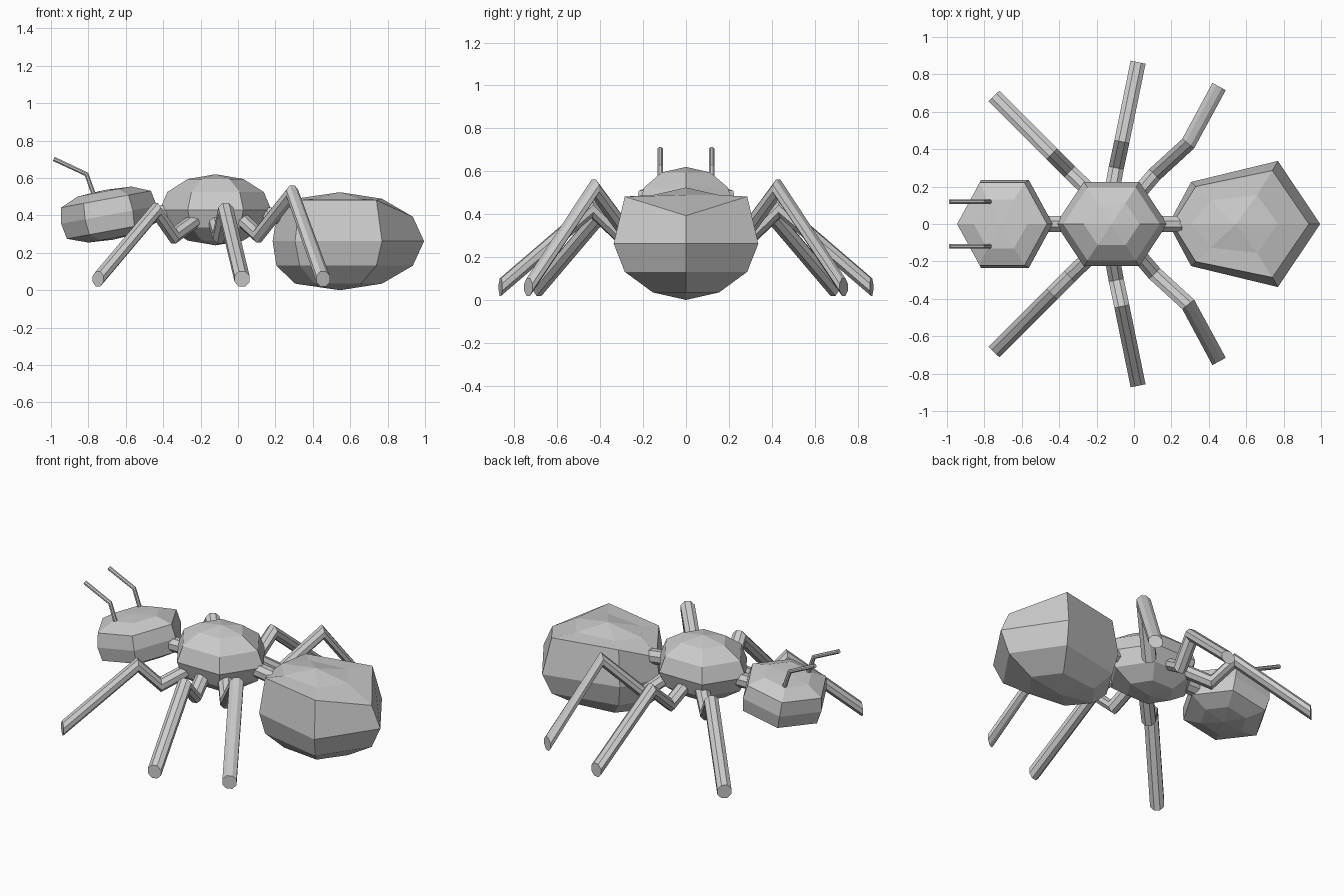
import bpy, bmesh
from math import radians, cos, sin, tau
from mathutils import Matrix, Vector

if "Cube" in bpy.data.objects:
    bpy.data.objects.remove(bpy.data.objects["Cube"])

# Ring radius and height from bottom to top of each ball
STANDARD = [(0.5, -0.866), (0.866, -0.5), (1, 0), (0.866, 0.5), (0.5, 0.866)]
BOXY = [(0.52, -0.93), (0.94, -0.63), (1, 0), (0.94, 0.63), (0.56, 0.94)]


def add_object(name, bm):
    bmesh.ops.recalc_face_normals(bm, faces=bm.faces)
    me = bpy.data.meshes.new(name)
    bm.to_mesh(me)
    bm.free()
    ob = bpy.data.objects.new(name, me)
    bpy.context.collection.objects.link(ob)
    return ob


def blob(name, centre, size, rings=STANDARD, tilt=0, warp=None):
    """Six-sided, six-ring ball with corners on the x axis."""
    bm = bmesh.new()
    levels = [[bm.verts.new((r * cos(tau * i / 6), r * sin(tau * i / 6), z))
               for i in range(6)] for r, z in rings]
    bottom, top = bm.verts.new((0, 0, -1)), bm.verts.new((0, 0, 1))
    for i in range(6):
        j = (i + 1) % 6
        bm.faces.new((bottom, levels[0][j], levels[0][i]))
        bm.faces.new((top, levels[-1][i], levels[-1][j]))
        for a, b in zip(levels, levels[1:]):
            bm.faces.new((a[i], a[j], b[j], b[i]))
    for v in bm.verts:
        co = warp(v.co) if warp else v.co
        v.co = [c * s for c, s in zip(co, size)]
    bm.transform(Matrix.Translation(centre) @ Matrix.Rotation(radians(tilt), 4, 'Y'))
    return add_object(name, bm)


def tube(name, points, radius, upright=False):
    """Eight-sided closed tube; upright keeps every ring vertical."""
    pts = [Vector(p) for p in points]
    bm = bmesh.new()
    rings = []
    for k, p in enumerate(pts):
        d = Vector()
        if k > 0:
            d += (p - pts[k - 1]).normalized()
        if k < len(pts) - 1:
            d += (pts[k + 1] - p).normalized()
        if upright:
            d.z = 0
        d.normalize()
        side = d.cross(Vector((0, 0, 1))).normalized()
        up = side.cross(d)
        rings.append([bm.verts.new(p + radius * (side * cos(a) + up * sin(a)))
                      for a in (tau * (i + 0.5) / 8 for i in range(8))])
    for a, b in zip(rings, rings[1:]):
        for i in range(8):
            j = (i + 1) % 8
            bm.faces.new((a[i], a[j], b[j], b[i]))
    bm.faces.new(rings[0])
    bm.faces.new(rings[-1])
    return add_object(name, bm)


def abdomen_shape(c):
    """Narrow towards the waist, fuller on the upper sides."""
    x, y, z = c
    nx = x if x > 0 else 1.333 * x + 0.533 * x * x
    nz = 0.84 if abs(y) > 0.6 and 0.3 < z < 0.6 else z
    return nx, y * (1 + 0.4 * x), nz


# Body
blob("head", (-0.69, 0, 0.403), (0.26, 0.271, 0.135), BOXY, tilt=-10.5)
blob("thorax", (-0.12, 0, 0.43), (0.298, 0.26, 0.19))
blob("abdomen", (0.545, 0, 0.262), (0.45, 0.3245, 0.262), warp=abdomen_shape)

# Joints between the body parts
tube("neck", [(-0.52, 0, 0.41), (-0.33, 0, 0.41)], 0.045)
tube("waist", [(0.1, 0, 0.41), (0.32, 0, 0.38)], 0.045)

# Legs: hip, elbow, knee, foot
LEGS = {
    "front_leg": [(-0.22, 0.16, 0.38), (-0.345, 0.28, 0.29), (-0.44, 0.375, 0.425), (-0.748, 0.685, 0.06)],
    "middle_leg": [(-0.12, 0.16, 0.38), (-0.095, 0.30, 0.29), (-0.065, 0.44, 0.425), (0.022, 0.865, 0.06)],
    "rear_leg": [(0.02, 0.16, 0.38), (0.11, 0.265, 0.295), (0.29, 0.43, 0.52), (0.455, 0.735, 0.06)],
}
ANTENNA = [(-0.76, 0.12, 0.48), (-0.81, 0.12, 0.62), (-0.985, 0.12, 0.702)]
for side, s in (("left", 1), ("right", -1)):
    def flip(path):
        return [(x, s * y, z) for x, y, z in path]
    for name, path in LEGS.items():
        tube(f"{name}_{side}", flip(path), 0.044, upright=True)
    tube(f"antenna_{side}", flip(ANTENNA), 0.013)
